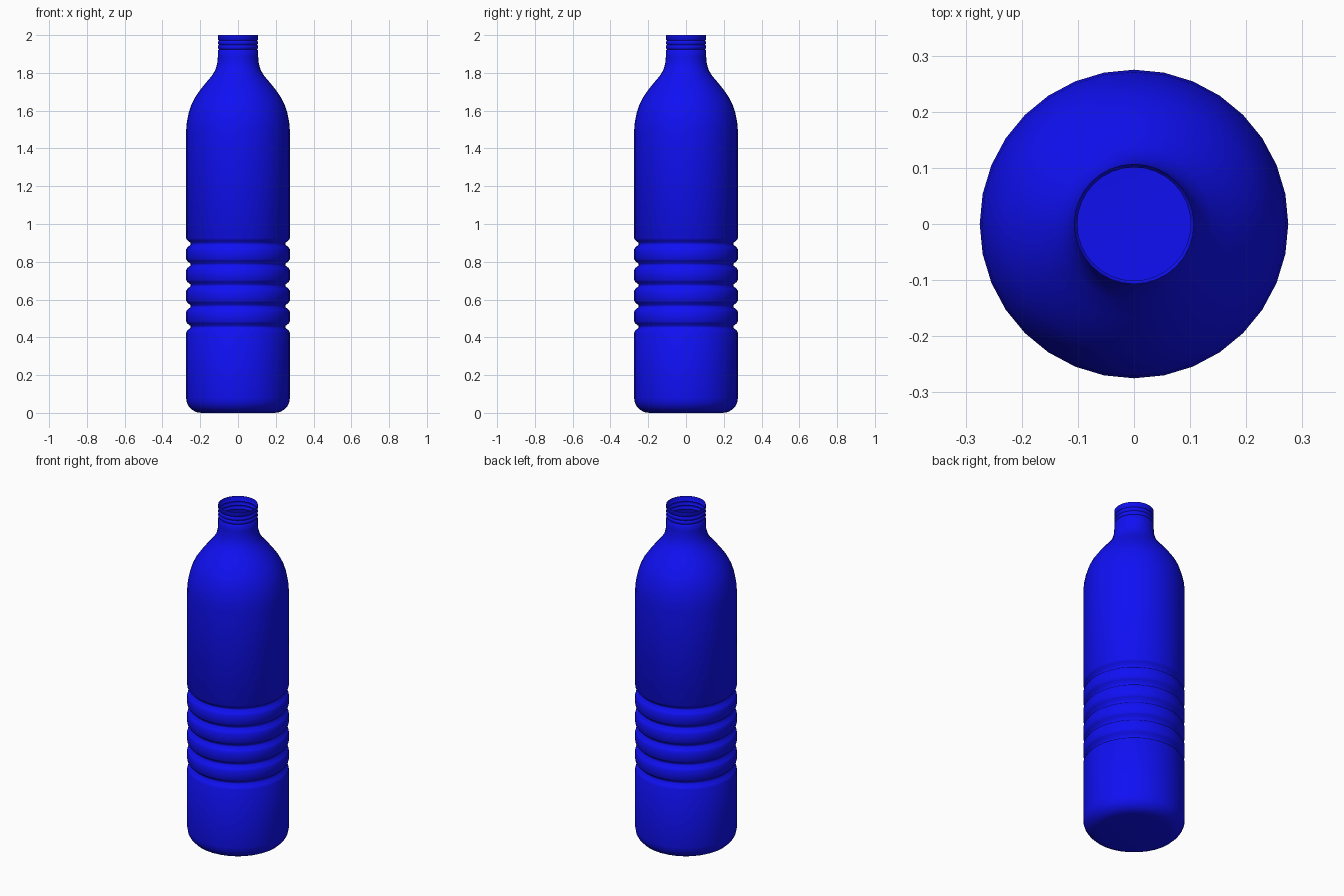
import bpy, bmesh, math

if "Cube" in bpy.data.objects:
    bpy.data.objects.remove(bpy.data.objects["Cube"])

SIDES = 32
R, NECK = 0.275, 0.107

# Base with rounded edge
profile = [(0.195, 0.0)]
for i in range(1, 6):
    a = math.radians(-90 + 18 * i)
    profile.append((0.195 + 0.08 * math.cos(a), 0.08 + 0.08 * math.sin(a)))

# Five grip grooves around the body
for i in range(5):
    z = 0.455 + 0.11 * i
    profile += [(R, z - 0.03), (0.268, z - 0.018), (0.251, z - 0.005),
                (0.251, z + 0.005), (0.268, z + 0.018), (R, z + 0.03)]

# Shoulder curving into the neck
profile += [(R, 1.49), (0.271, 1.54), (0.262, 1.585), (0.248, 1.63),
            (0.228, 1.67), (0.2, 1.71), (0.168, 1.75), (0.138, 1.785),
            (0.12, 1.815), (0.11, 1.85), (NECK, 1.885)]

# Thread grooves at the mouth
for z in (1.925, 1.948, 1.971):
    profile += [(NECK, z - 0.007), (0.101, z), (NECK, z + 0.007)]
profile.append((NECK, 2.0))

# Lathe the profile into a thin open shell with a closed base
bm = bmesh.new()
rings = []
for r, z in profile:
    rings.append([bm.verts.new((r * math.cos(2 * math.pi * k / SIDES),
                                r * math.sin(2 * math.pi * k / SIDES), z))
                  for k in range(SIDES)])
bm.faces.new(rings[0][::-1])
for lo, hi in zip(rings, rings[1:]):
    for k in range(SIDES):
        n = (k + 1) % SIDES
        bm.faces.new((lo[k], lo[n], hi[n], hi[k]))
mesh = bpy.data.meshes.new("bottle")
bm.to_mesh(mesh)
bm.free()

bottle = bpy.data.objects.new("bottle", mesh)
bpy.context.collection.objects.link(bottle)
bpy.context.view_layer.objects.active = bottle
bottle.select_set(True)
bpy.ops.object.shade_smooth_by_angle(angle=math.radians(60))

# Blue plastic
mat = bpy.data.materials.new("blue_plastic")
mat.diffuse_color = (0.005, 0.005, 0.9, 1.0)
mat.use_nodes = True
mat.node_tree.nodes["Principled BSDF"].inputs["Base Color"].default_value = mat.diffuse_color
mesh.materials.append(mat)
